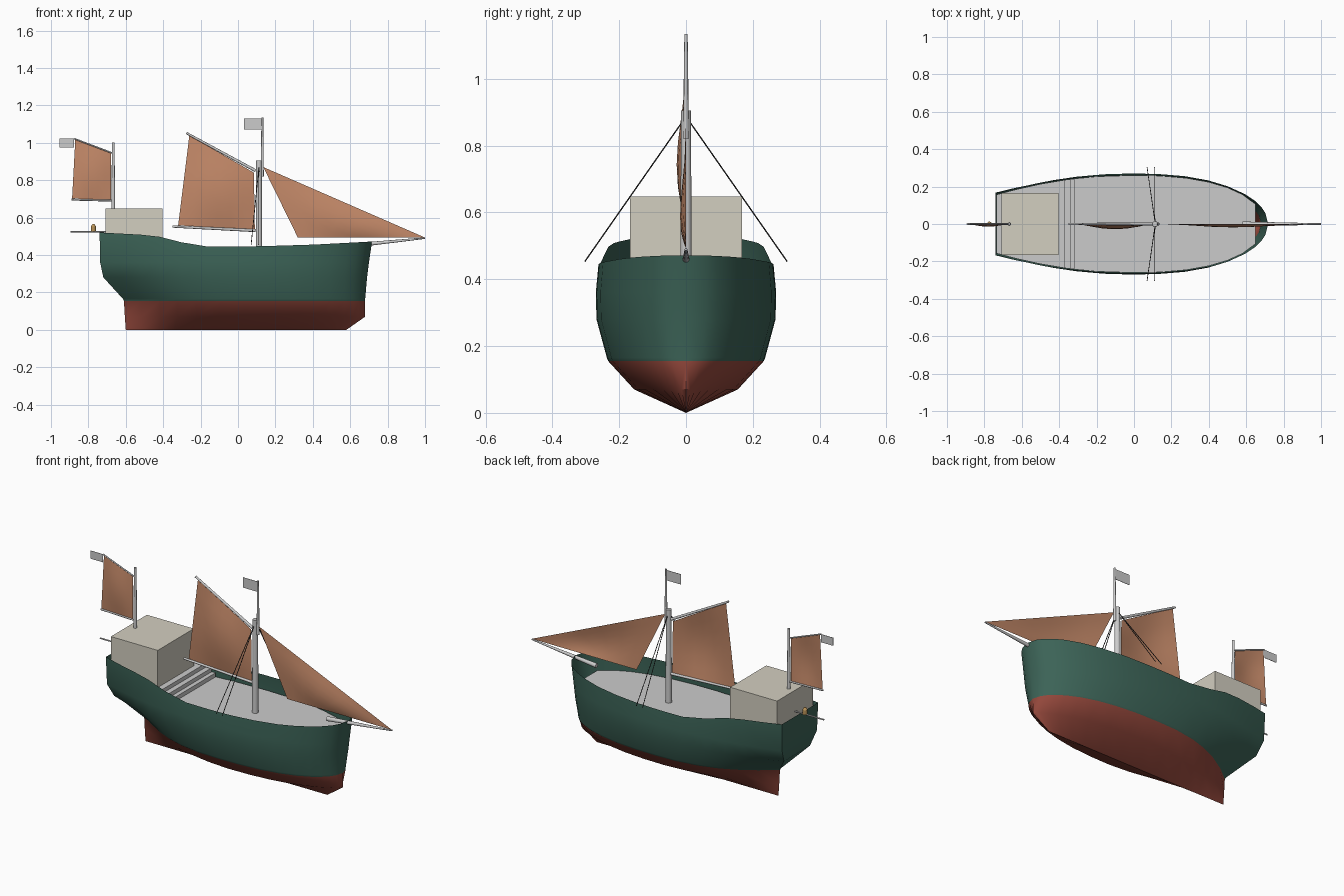
import bpy, bmesh, math
from mathutils import Vector

if "Cube" in bpy.data.objects:
    bpy.data.objects.remove(bpy.data.objects["Cube"])


def material(name, rgb):
    m = bpy.data.materials.new(name)
    m.diffuse_color = (*rgb, 1)
    m.use_nodes = True
    m.node_tree.nodes["Principled BSDF"].inputs["Base Color"].default_value = m.diffuse_color
    return m


GREEN = material("green_paint", (0.045, 0.125, 0.095))
RED = material("red_paint", (0.30, 0.065, 0.045))
SAIL = material("tan_canvas", (0.55, 0.25, 0.14))
CREAM = material("cream_paint", (0.65, 0.62, 0.53))
BRASS = material("brass", (0.5, 0.3, 0.1))
DARK = material("dark_rope", (0.03, 0.03, 0.03))


def finish(name, bm, mats=(), smooth=True):
    bmesh.ops.remove_doubles(bm, verts=bm.verts, dist=1e-5)
    bmesh.ops.dissolve_degenerate(bm, edges=bm.edges, dist=1e-5)
    bmesh.ops.recalc_face_normals(bm, faces=bm.faces)
    me = bpy.data.meshes.new(name)
    bm.to_mesh(me)
    bm.free()
    ob = bpy.data.objects.new(name, me)
    bpy.context.collection.objects.link(ob)
    for m in mats:
        me.materials.append(m)
    if smooth:
        bpy.ops.object.select_all(action='DESELECT')
        ob.select_set(True)
        bpy.context.view_layer.objects.active = ob
        bpy.ops.object.shade_smooth_by_angle(angle=math.radians(35))
    return ob


def box(name, lo, hi, mats=()):
    bm = bmesh.new()
    bmesh.ops.create_cube(bm, size=1)
    for v in bm.verts:
        v.co = [l + (c + 0.5) * (h - l) for l, h, c in zip(lo, hi, v.co)]
    return finish(name, bm, mats, False)


def rod(name, a, b, r1, r2=None, mats=(), sides=12):
    a, b = Vector(a), Vector(b)
    bm = bmesh.new()
    bmesh.ops.create_cone(bm, cap_ends=True, segments=sides, radius1=r1,
                          radius2=r1 if r2 is None else r2, depth=(b - a).length)
    bm.transform(Vector((0, 0, 1)).rotation_difference(b - a).to_matrix().to_4x4())
    bmesh.ops.translate(bm, vec=(a + b) / 2, verts=bm.verts)
    return finish(name, bm, mats)


def sail(name, corners, belly, n=6):
    # bilinear patch through four (x, z) corners, bellied toward -y
    a, b, c, d = [Vector((x, 0, z)) for x, z in corners]
    bm = bmesh.new()
    rows = []
    for i in range(n + 1):
        u = i / n
        row = []
        for j in range(n + 1):
            v = j / n
            p = a.lerp(b, u).lerp(d.lerp(c, u), v)
            p.y = -belly * math.sin(math.pi * u) * math.sin(math.pi * v)
            row.append(bm.verts.new(p))
        rows.append(row)
    for r, q in zip(rows, rows[1:]):
        for j in range(n):
            bm.faces.new((r[j], r[j + 1], q[j + 1], q[j]))
    return finish(name, bm, [SAIL])


def sheer(x):
    pts = [(-0.74, 0.52), (-0.45, 0.505), (-0.3, 0.467), (-0.16, 0.444),
           (0.1, 0.446), (0.4, 0.455), (0.72, 0.472)]
    for (x0, z0), (x1, z1) in zip(pts, pts[1:]):
        if x <= x1:
            return z0 + (z1 - z0) * (x - x0) / (x1 - x0)
    return pts[-1][1]


# waterlines: z, stern x, bow x, half width, stern fullness, aft power, bow power
LEVELS = [(0.0, -0.60, 0.58, 0.0, 0, 2, 0.5),
          (0.07, -0.605, 0.68, 0.155, 0, 1.7, 0.8),
          (0.155, -0.61, 0.68, 0.233, 0, 2.4, 0.55),
          (0.165, -0.615, 0.68, 0.237, 0.02, 2.4, 0.55),
          (0.28, -0.72, 0.69, 0.268, 0.45, 2, 0.5),
          (0.36, -0.737, 0.70, 0.27, 0.6, 2, 0.5),
          (None, -0.74, 0.717, 0.262, 0.64, 2, 0.5)]


def half_width(level, s):
    _, _, _, w, a, p, r = level
    if s < 0.5:
        return w * (a + (1 - a) * (1 - (1 - 2 * s) ** p))
    return w * max(0, 1 - (2 * s - 1) ** 2.5) ** r


# hull shell with flat transom
stations = [0, .07, .15, .22, .3, .4, .5, .6, .7, .79, .86, .915, .95, .975, .99, 1]
bm = bmesh.new()
grid = {}
for k, lev in enumerate(LEVELS):
    for i, s in enumerate(stations):
        x = lev[1] + s * (lev[2] - lev[1])
        z = sheer(x) if lev[0] is None else lev[0]
        for side in (-1, 1):
            grid[k, i, side] = bm.verts.new((x, side * half_width(lev, s), z))
for k in range(len(LEVELS) - 1):
    mat = 0 if k < 2 else 1
    for side in (-1, 1):
        for i in range(len(stations) - 1):
            bm.faces.new([grid[a, b, side] for a, b in
                          ((k, i), (k, i + 1), (k + 1, i + 1), (k + 1, i))]).material_index = mat
    if k >= 2:
        bm.faces.new([grid[k, 0, -1], grid[k, 0, 1],
                      grid[k + 1, 0, 1], grid[k + 1, 0, -1]]).material_index = 1
finish("hull", bm, [RED, GREEN])

# deck with steps up to the quarterdeck
profile = [(-0.735, .43), (-.63, .43), (-.5, .43), (-.37, .43), (-.37, .407), (-.34, .407),
           (-.34, .384), (-.315, .384), (-.315, .36)]
profile += [(x, .36) for x in (-.2, 0, .14, .28, .4, .5, .58, .65)]
bm = bmesh.new()
prev = None
for x, z in profile:
    lev = LEVELS[5]
    w = 0.965 * half_width(lev, max(0, (x - lev[1]) / (lev[2] - lev[1])))
    pair = [bm.verts.new((x, -w, z)), bm.verts.new((x, w, z))]
    if prev:
        bm.faces.new((prev[0], pair[0], pair[1], prev[1]))
    prev = pair
finish("deck", bm, smooth=False)

# cabin
box("cabin", (-0.708, -0.167, 0.42), (-0.404, 0.167, 0.648), [CREAM])

# main mast, topmast, bowsprit
rod("main_mast", (.112, 0, .36), (.112, 0, .905), .017, .015)
rod("topmast", (.13, 0, .82), (.13, 0, 1.135), .008, .005)
rod("bowsprit", (.58, 0, .447), (1.0, 0, .49), .013, .004)
box("main_flag", (.032, -.001, 1.07), (.125, .001, 1.13))

# main sail, boom, gaff, jib
sail("main_sail", [(-.26, 1.04), (.085, .84), (.09, .535), (-.32, .558)], .028)
rod("main_gaff", (-.276, 0, 1.052), (.095, 0, .85), .006, .008)
rod("main_boom", (-.35, 0, .552), (.095, 0, .53), .006, .008)
sail("jib", [(.135, .87), (1.0, .493), (.66, .493), (.32, .493)], .018)

# shrouds
for side, tag in ((-1, "right"), (1, "left")):
    for i, x in enumerate((.07, .11)):
        rod(f"shroud_{tag}_{i + 1}", (.112, side * .012, .87), (x, side * .303, .453),
            .002, mats=[DARK], sides=6)

# mizzen mast, sail, spars
rod("mizzen_mast", (-.667, 0, .645), (-.667, 0, 1.0), .010, .007)
sail("mizzen_sail", [(-.87, 1.017), (-.68, .945), (-.68, .693), (-.887, .702)], .014)
rod("mizzen_gaff", (-.876, 0, 1.022), (-.672, 0, .945), .004)
rod("mizzen_boom", (-.89, 0, .696), (-.672, 0, .69), .005)
box("mizzen_flag", (-.955, -.001, .975), (-.876, .001, 1.022))

# stern boom and lantern
rod("stern_boom", (-.895, 0, .525), (-.70, 0, .525), .004)
rod("stern_lantern", (-.773, 0, .525), (-.773, 0, .553), .013, mats=[BRASS])
rod("lantern_cap", (-.773, 0, .553), (-.773, 0, .566), .013, .005, mats=[BRASS])
